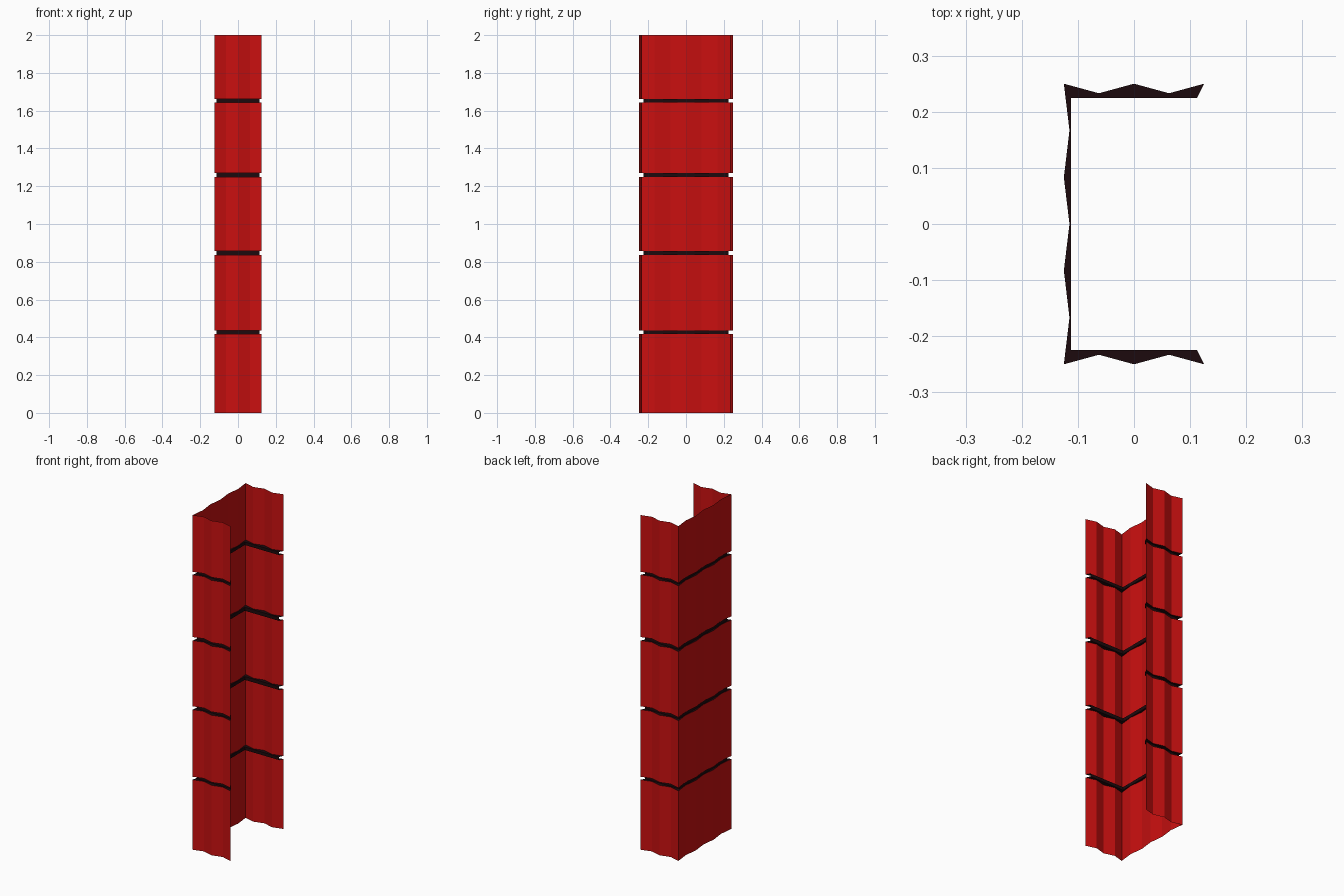
import bpy
import bmesh

cube = bpy.data.objects.get("Cube")
if cube:
    bpy.data.objects.remove(cube)


def material(name, rgb):
    m = bpy.data.materials.new(name)
    m.use_nodes = True
    m.diffuse_color = (*rgb, 1)
    m.node_tree.nodes["Principled BSDF"].inputs["Base Color"].default_value = (*rgb, 1)
    return m


red = material("red paint", (0.58, 0.005, 0.005))
dark = material("dark groove", (0.012, 0.003, 0.004))

# Half of the folded channel outline, from the open edge round to the middle
half = [(0.125, 0.25), (0.0625, 0.233), (0, 0.25), (-0.0625, 0.233),
        (-0.125, 0.25), (-0.115, 0.167), (-0.125, 0.083)]
outer = half + [(-0.115, 0)] + [(x, -y) for x, y in reversed(half)]


def recess(x, y):
    """Pull an outline point in to the flat-sided groove floor."""
    on_arm = abs(y) > 0.2
    return (-0.1125 if x <= -0.11 else x * 0.9,
            (0.225 if y > 0 else -0.225) if on_arm else y * 0.9)


inner = [recess(x, y) for x, y in outer]

# Rings up the channel: each groove steps in, rises and steps out
rings = [(outer, 0)]
for low, high in [(0.418, 0.436), (0.837, 0.857), (1.25, 1.271), (1.643, 1.661)]:
    rings += [(outer, low), (inner, low), (inner, high), (outer, high)]
rings.append((outer, 2))

bm = bmesh.new()
rows = [[bm.verts.new((x, y, z)) for x, y in path] for path, z in rings]
for level, (a, b) in enumerate(zip(rows, rows[1:])):
    for i in range(len(a) - 1):
        face = bm.faces.new((a[i + 1], a[i], b[i], b[i + 1]))
        face.normal_flip()
        # Every fourth band is a painted panel, the rest are groove faces
        face.material_index = 0 if level % 4 == 0 else 1
bm.normal_update()

mesh = bpy.data.meshes.new("channel_cladding")
bm.to_mesh(mesh)
bm.free()
mesh.materials.append(red)
mesh.materials.append(dark)
channel = bpy.data.objects.new("channel_cladding", mesh)
bpy.context.collection.objects.link(channel)
